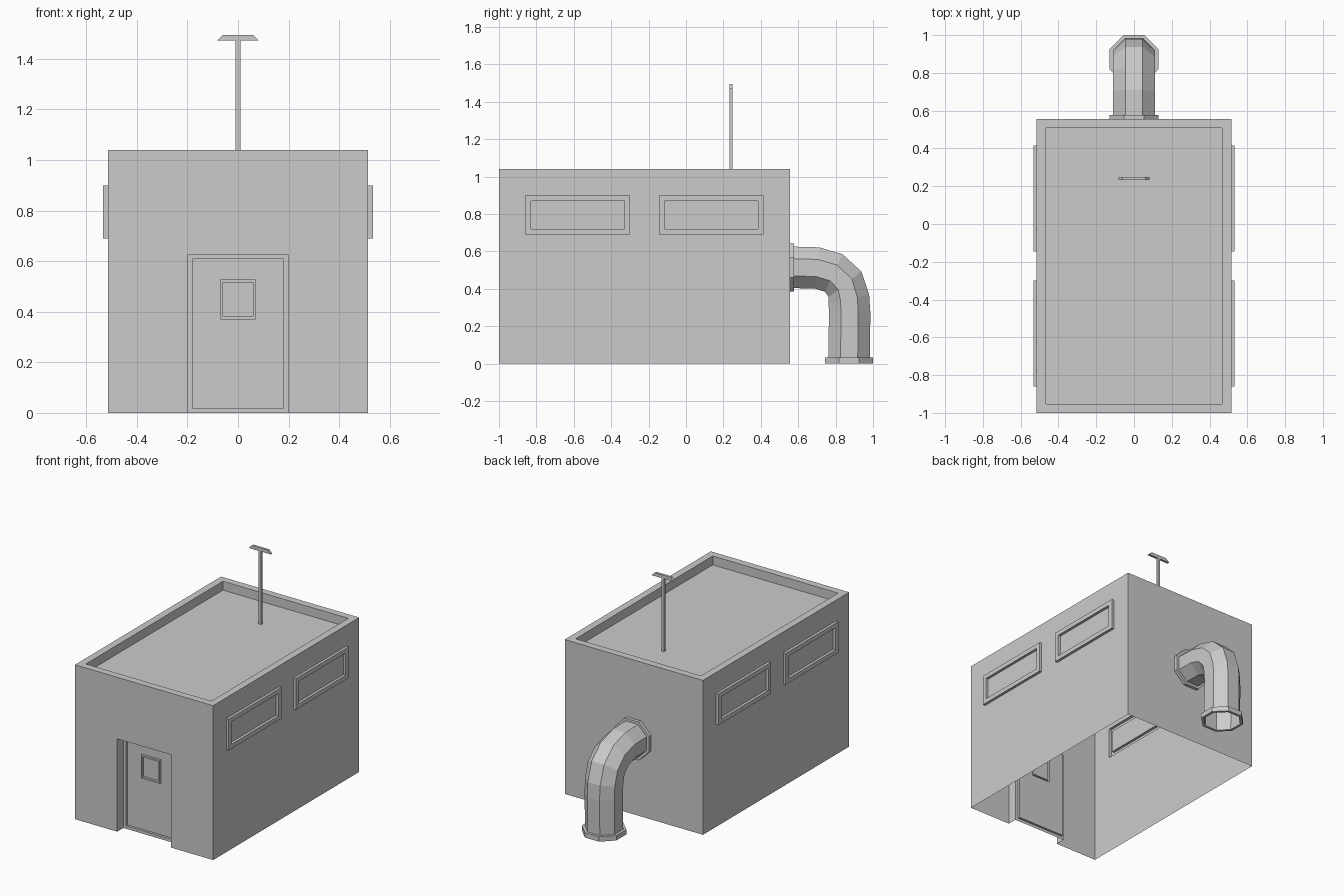
import bpy, bmesh, math

if "Cube" in bpy.data.objects:
    bpy.data.objects.remove(bpy.data.objects["Cube"])

HX, Y0, Y1, H = 0.515, -1.0, 0.555, 1.04


def finish(bm, name):
    bmesh.ops.remove_doubles(bm, verts=bm.verts, dist=1e-5)
    me = bpy.data.meshes.new(name)
    bm.to_mesh(me)
    bm.free()
    ob = bpy.data.objects.new(name, me)
    bpy.context.collection.objects.link(ob)
    return ob


def face(bm, pts, flip=False):
    if flip:
        pts = pts[::-1]
    bm.faces.new([bm.verts.new(p) for p in pts])


def corners(P, r, d):
    u0, u1, v0, v1 = r
    return [P(u0, v0, d), P(u1, v0, d), P(u1, v1, d), P(u0, v1, d)]


def wall(bm, P, rect, holes=(), d=0.0, flip=False):
    """Flat sheet with rectangular openings."""
    us = sorted({round(x, 4) for r in (rect, *holes) for x in r[:2]})
    vs = sorted({round(x, 4) for r in (rect, *holes) for x in r[2:]})
    for a, b in zip(us, us[1:]):
        for c, e in zip(vs, vs[1:]):
            u, v = (a + b) / 2, (c + e) / 2
            if not any(h[0] < u < h[1] and h[2] < v < h[3] for h in holes):
                face(bm, corners(P, (a, b, c, e), d), flip)


def steps(bm, P, rings, cap=True, flip=False, open_bottom=False):
    """Stepped rectangular rings (rect, depth), optionally closed by a panel."""
    loops = [corners(P, r, d) for r, d in rings]
    for i, (lo, hi) in enumerate(zip(loops, loops[1:])):
        for k in range(4):
            if open_bottom and i == 0 and k == 0:
                continue
            n = (k + 1) % 4
            face(bm, [lo[k], lo[n], hi[n], hi[k]], flip)
    if cap:
        face(bm, loops[-1], flip)


def grow(r, t):
    return (r[0] + t, r[1] - t, r[2] + t, r[3] - t)


def window(bm, P, r, border, out, base=0.0, flip=False):
    inner = grow(r, border)
    steps(bm, P, [(r, base), (r, base + out), (inner, base + out), (inner, base)], flip=flip)


# Building shell, open underneath
bm = bmesh.new()

# Side walls with raised window frames
wins = [(-0.86, -0.30, 0.69, 0.90), (-0.145, 0.415, 0.69, 0.90)]
for s in (1, -1):
    P = lambda u, v, d, s=s: (s * (HX + d), u, v)
    wall(bm, P, (Y0, Y1, 0, H), wins, flip=s < 0)
    for w in wins:
        window(bm, P, w, 0.03, 0.018, flip=s < 0)

# Front wall with recessed door and door window
P = lambda u, v, d: (u, Y0 - d, v)
door, panel = (-0.2, 0.2, 0, 0.625), (-0.18, 0.18, 0.02, 0.608)
pane = (-0.07, 0.07, 0.37, 0.527)
wall(bm, P, (-HX, HX, 0, H), [door])
steps(bm, P, [(door, 0), (door, -0.065), (panel, -0.065), (panel, -0.08)],
      cap=False, open_bottom=True)
wall(bm, P, panel, [pane], d=-0.08)
window(bm, P, pane, 0.011, 0.015, base=-0.08)

# Back wall
wall(bm, lambda u, v, d: (-u, Y1 + d, v), (-HX, HX, 0, H))

# Parapet and sunken roof
top = (-HX, HX, Y0, Y1)
steps(bm, lambda u, v, d: (u, v, H + d),
      [(top, 0), (grow(top, 0.048), 0), (grow(top, 0.048), -0.06)])
finish(bm, "building")

# Antenna: thin pole with a tapered crossbar
AY = 0.24


def prism(name, profile, y, half):
    bm = bmesh.new()
    f = bm.faces.new([bm.verts.new((x, y - half, z)) for x, z in profile])
    ext = bmesh.ops.extrude_face_region(bm, geom=[f], use_keep_orig=True)
    vs = [g for g in ext["geom"] if isinstance(g, bmesh.types.BMVert)]
    bmesh.ops.translate(bm, verts=vs, vec=(0, 2 * half, 0))
    bmesh.ops.recalc_face_normals(bm, faces=bm.faces)
    return finish(bm, name)


prism("antenna_pole", [(-0.009, 0.98), (0.009, 0.98), (0.009, 1.475), (-0.009, 1.475)], AY, 0.008)
prism("antenna_crossbar", [(-0.083, 1.472), (0.083, 1.472), (0.06, 1.495), (-0.06, 1.495)], AY, 0.008)

# Octagonal vent pipe with flanges: (y, z, downward angle, radius)
CY, CZ, R, F = 0.872, 0.515, 0.12, 0.139
path = [
    (Y1, CZ, 0, F), (0.577, CZ, 0, F), (0.577, CZ, 0, R),
    (0.70, 0.512, 6, R), (0.79, 0.485, 25, R), (0.85, 0.425, 52, R),
    (0.871, 0.345, 78, R), (0.875, 0.27, 90, R),
    (CY, 0.033, 90, R), (CY, 0.033, 90, F), (CY, 0, 90, F), (CY, 0, 90, R),
    (CY, 0.033, 90, R - 0.002),
]
bm = bmesh.new()
rings = []
for y, z, ang, r in path:
    a = math.radians(ang)
    ring = []
    for k in range(8):
        t = math.radians(22.5 + 45 * k)
        n = r * math.sin(t)
        ring.append(bm.verts.new((r * math.cos(t), y + n * math.sin(a), z + n * math.cos(a))))
    rings.append(ring)
for lo, hi in zip(rings, rings[1:]):
    for k in range(8):
        n = (k + 1) % 8
        bm.faces.new([lo[k], hi[k], hi[n], lo[n]])
finish(bm, "vent_pipe")
